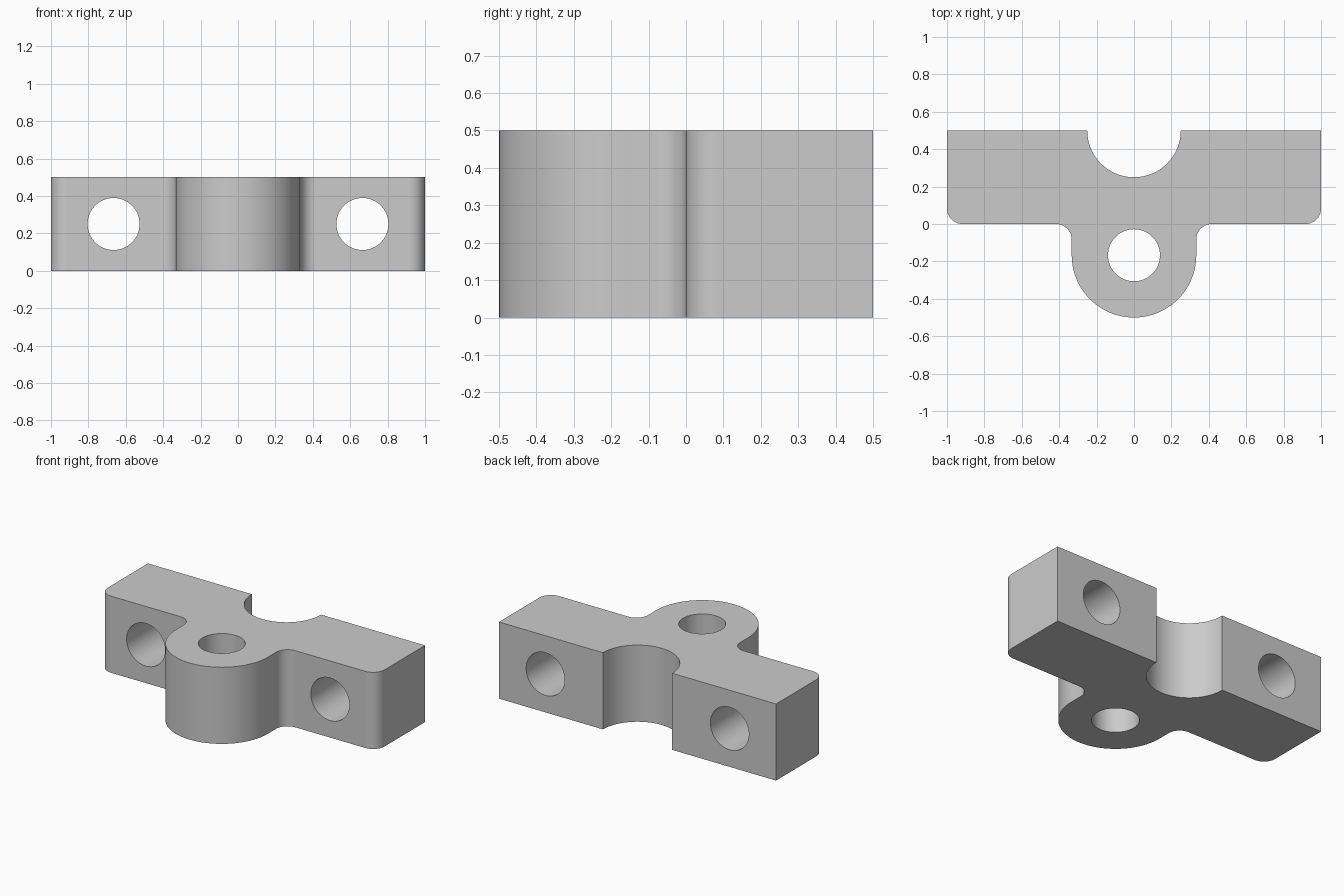
import bpy, bmesh
from math import sin, cos, pi, radians
from mathutils import Matrix

if "Cube" in bpy.data.objects:
    bpy.data.objects.remove(bpy.data.objects["Cube"])

HEIGHT, HOLE_R = 0.5, 0.139
FILLET, LUG_R, NOTCH_R = 0.083, 0.333, 0.25
LUG_Y = -0.167


def arc(cx, cy, r, a0, a1, n):
    return [(cx + r * cos(radians(a0 + (a1 - a0) * i / n)),
             cy + r * sin(radians(a0 + (a1 - a0) * i / n))) for i in range(n + 1)]


def cutter(name, location, rotation):
    bm = bmesh.new()
    bmesh.ops.create_cone(bm, cap_ends=True, segments=64, radius1=HOLE_R,
                          radius2=HOLE_R, depth=2,
                          matrix=Matrix.Translation(location) @ rotation)
    return make_object(name, bm)


def make_object(name, bm):
    bmesh.ops.recalc_face_normals(bm, faces=bm.faces)
    mesh = bpy.data.meshes.new(name)
    bm.to_mesh(mesh)
    bm.free()
    obj = bpy.data.objects.new(name, mesh)
    bpy.context.collection.objects.link(obj)
    return obj


# Right half of the outline, from the notch bottom round to the lug tip
half = arc(0, 0.5, NOTCH_R, -90, 0, 24)
half += [(1, 0.5)]
half += arc(1 - FILLET, FILLET, FILLET, 0, -90, 10)
half += arc(LUG_R + FILLET, -FILLET, FILLET, 90, 180, 10)
half += arc(0, LUG_Y, LUG_R, 0, -90, 32)
outline = half + [(-x, y) for x, y in reversed(half[1:-1])]

# Bracket body, extruded upward
bm = bmesh.new()
face = bm.faces.new([bm.verts.new((x, y, 0)) for x, y in outline])
top = bmesh.ops.extrude_face_region(bm, geom=[face], use_keep_orig=True)["geom"]
bmesh.ops.translate(bm, vec=(0, 0, HEIGHT),
                    verts=[v for v in top if isinstance(v, bmesh.types.BMVert)])
body = make_object("bracket_body", bm)

# Bolt holes: one vertical in the lug, one front-to-back in each arm
turn = Matrix.Rotation(pi / 2, 4, 'X')
cutters = [cutter("lug_hole_cutter", (0, LUG_Y, HEIGHT / 2), Matrix.Identity(4))]
cutters += [cutter("arm_hole_cutter", (s * 0.665, 0.25, HEIGHT / 2), turn) for s in (-1, 1)]

bpy.context.view_layer.objects.active = body
for o in bpy.context.selected_objects:
    o.select_set(False)
body.select_set(True)
for c in cutters:
    mod = body.modifiers.new("hole", 'BOOLEAN')
    mod.operation = 'DIFFERENCE'
    mod.solver = 'EXACT'
    mod.object = c
    bpy.ops.object.modifier_apply(modifier=mod.name)
    bpy.data.objects.remove(c)

# Smooth curved walls, crisp rims
bpy.ops.object.shade_smooth_by_angle(angle=radians(30))
body.modifiers.new("weighted_normals", 'WEIGHTED_NORMAL').keep_sharp = True
